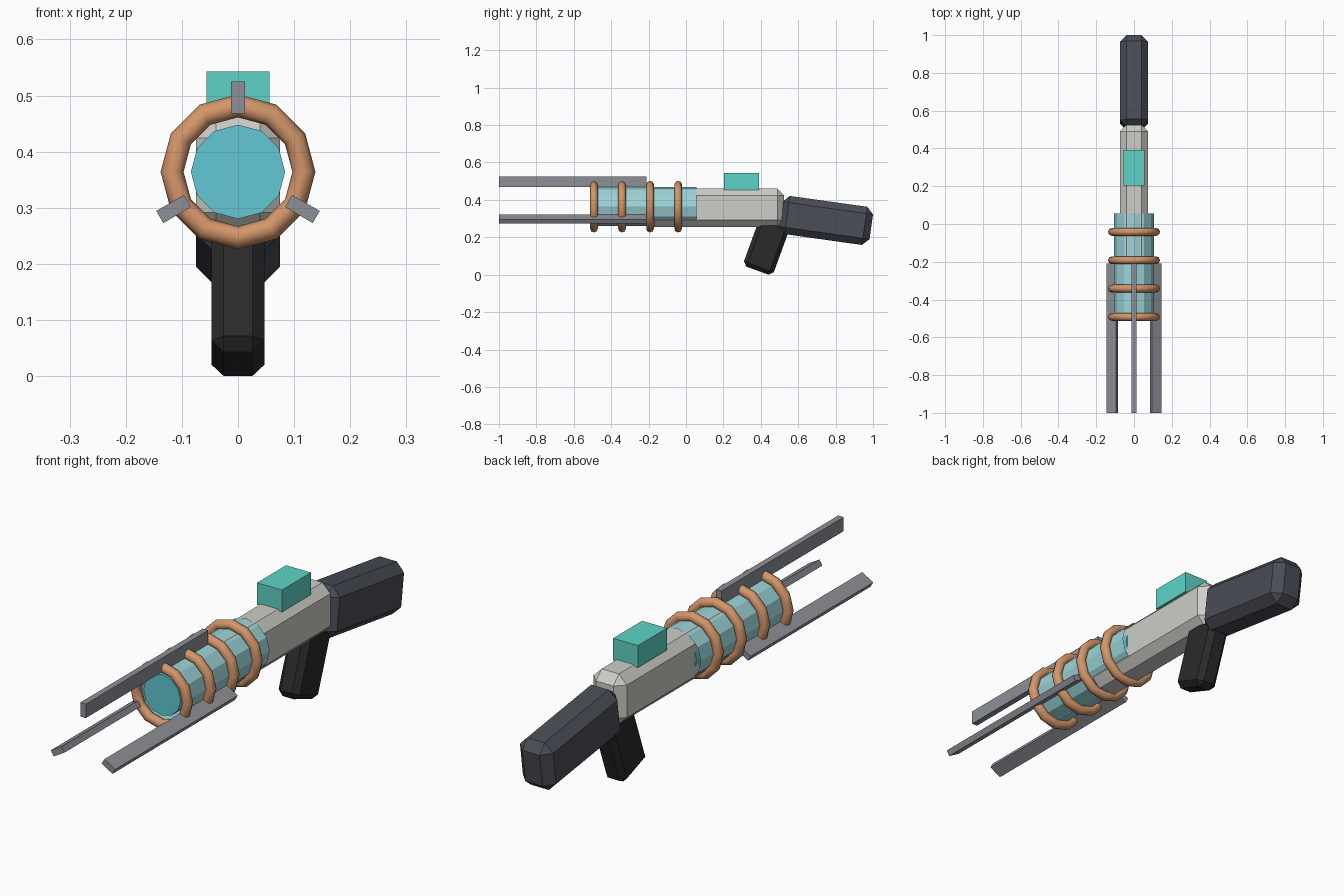
import bpy, math
from mathutils import Matrix

if "Cube" in bpy.data.objects:
    bpy.data.objects.remove(bpy.data.objects["Cube"])

AXIS_Z = 0.364  # barrel axis height


def mat(name, rgb):
    lin = [((c / 255 + 0.055) / 1.055) ** 2.4 if c > 10 else c / 255 / 12.92 for c in rgb]
    m = bpy.data.materials.new(name)
    m.diffuse_color = (*lin, 1)
    m.use_nodes = True
    m.node_tree.nodes["Principled BSDF"].inputs["Base Color"].default_value = m.diffuse_color
    return m


light_grey = mat("light grey", (206, 206, 200))
slate = mat("dark slate", (74, 77, 87))
black = mat("black grip", (42, 42, 43))
steel = mat("steel grey", (142, 144, 152))
copper = mat("copper", (212, 150, 106))
cyan = mat("cyan core", (98, 200, 212))
glass = mat("pale glass", (156, 212, 217))
teal = mat("teal", (94, 212, 198))


def finish(name, material):
    o = bpy.context.object
    o.name = name
    o.data.materials.append(material)
    return o


def box(name, size, loc, material, rot=(0, 0, 0), bevel=0):
    bpy.ops.mesh.primitive_cube_add(size=1, location=loc, rotation=rot)
    o = finish(name, material)
    o.data.transform(Matrix.Diagonal((*size, 1)))
    if bevel:
        b = o.modifiers.new("chamfer", 'BEVEL')
        b.width = bevel
        b.segments = 1
    return o


def barrel(name, radius, y0, y1, fill, material):
    bpy.ops.mesh.primitive_cylinder_add(
        vertices=12, radius=radius, depth=y1 - y0, end_fill_type=fill,
        location=(0, (y0 + y1) / 2, AXIS_Z), rotation=(math.pi / 2, 0, 0))
    return finish(name, material)


# Body, stock, grip and sight
box("receiver", (0.15, 0.73, 0.205), (0, 0.16, 0.358), light_grey, bevel=0.036)
box("stock", (0.15, 0.49, 0.206), (0, 0.748, 0.29), slate, (math.radians(-8), 0, 0), 0.036)
box("grip", (0.095, 0.17, 0.28), (0, 0.43, 0.153), black, (math.radians(-20), 0, 0), 0.022)
box("sight", (0.112, 0.187, 0.09), (0, 0.297, 0.498), teal)

# Inner core and open glass sleeve around it
barrel("energy_core", 0.084, -0.49, 0.05, 'NGON', cyan)
barrel("glass_sleeve", 0.105, -0.495, 0.055, 'NOTHING', glass)

# Copper coils
for i in range(4):
    bpy.ops.mesh.primitive_torus_add(
        major_segments=12, minor_segments=8, major_radius=0.1175, minor_radius=0.0205,
        location=(0, -0.492 + 0.15 * i, AXIS_Z), rotation=(math.pi / 2, 0, 0))
    finish(f"coil_{i + 1}", copper)
    bpy.ops.object.shade_smooth_by_angle(angle=math.radians(50))

# Three rails spaced evenly around the barrel
for i in range(3):
    a = i * 2 * math.pi / 3
    box(f"rail_{i + 1}", (0.025, 0.79, 0.057),
        (0.1325 * math.sin(a), -0.605, AXIS_Z + 0.1325 * math.cos(a)), steel, (0, a, 0))
